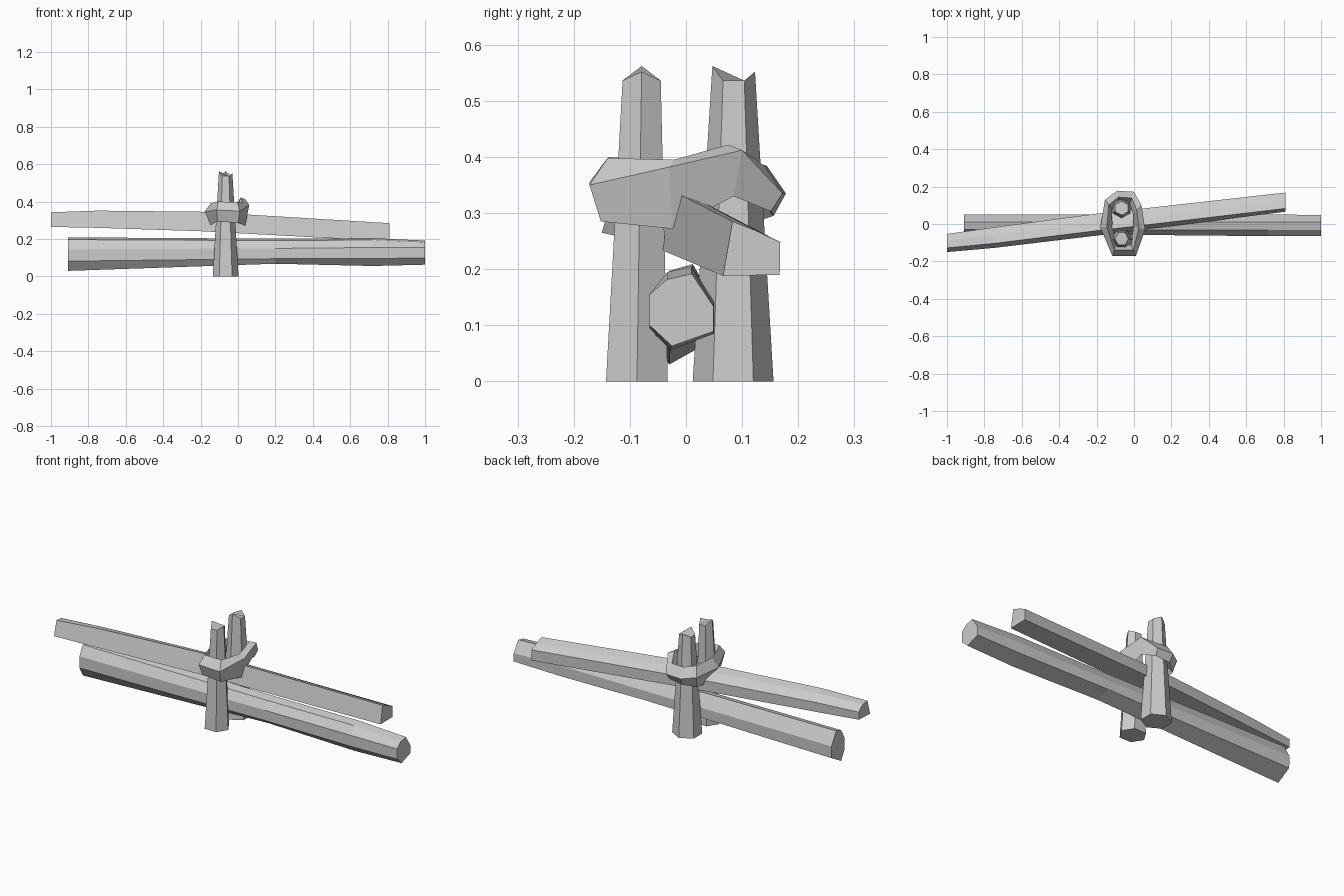
import bpy, bmesh
from math import cos, sin, pi, radians
from mathutils import Vector

if "Cube" in bpy.data.objects:
    bpy.data.objects.remove(bpy.data.objects["Cube"])


def loft(name, rings, closed=False):
    """Skin matching rings of points; cap both ends or join into a loop."""
    bm = bmesh.new()
    rows = [[bm.verts.new(p) for p in ring] for ring in rings]
    n = len(rows[0])
    pairs = list(zip(rows, rows[1:]))
    if closed:
        pairs.append((rows[-1], rows[0]))
    for a, b in pairs:
        for i in range(n):
            j = (i + 1) % n
            bm.faces.new((a[i], a[j], b[j], b[i]))
    if not closed:
        bm.faces.new(rows[0])
        bm.faces.new(rows[-1])
    bmesh.ops.recalc_face_normals(bm, faces=bm.faces)
    mesh = bpy.data.meshes.new(name)
    bm.to_mesh(mesh)
    bm.free()
    obj = bpy.data.objects.new(name, mesh)
    bpy.context.collection.objects.link(obj)
    return obj


def post(name, base, top, turn):
    """Tapered six-sided post with a ridged top; base/top = (y, half x, half y)."""
    def ring(y, hx, hy, z, drop):
        pts = []
        for i in range(6):
            a = pi / 3 * i + radians(turn)
            low = drop if i % 3 else 0.0
            fx, fy = (1, 1.155) if turn == 0 else (1.155, 1)
            pts.append((-0.066 + hx * fx * cos(a), y + hy * fy * sin(a),
                        z - low - (0.01 if i == 0 and drop else 0)))
        return pts
    loft(name, [ring(*base, 0, 0), ring(*top, 0.562, 0.026)])


# Upright posts
post("front_post", (-0.0875, 0.069, 0.055), (-0.079, 0.036, 0.034), 0)
post("back_post", (0.084, 0.065, 0.072), (0.085, 0.035, 0.038), 90)

# Lower rail: six-sided (y, z) sections along x
lower = {
    -0.91: [(-.06, .145), (-.03, .197), (.012, .209), (.052, .14), (.05, .075), (-.03, .03), (-.06, .082)],
    0.20: [(-.06, .15), (-.033, .192), (.011, .202), (.05, .14), (.05, .09), (-.028, .068), (-.06, .095)],
    0.72: [(-.065, .155), (-.033, .195), (.010, .205), (.05, .142), (.05, .085), (-.028, .056), (-.065, .095)],
    1.00: [(-.065, .155), (-.033, .182), (.010, .192), (.049, .134), (.049, .089), (-.025, .063), (-.065, .100)],
}
loft("lower_rail", [[(x, y, z) for y, z in s] for x, s in lower.items()])

# Upper rail: leaning across the posts
upper = {
    -1.00: [(-.150, .265), (-.128, .343), (-.088, .340), (-.053, .310), (-.055, .268)],
    -0.75: [(-.128, .260), (-.104, .352), (-.060, .343), (-.018, .312), (-.020, .260)],
    -0.20: [(-.062, .242), (-.036, .346), (.010, .330), (.055, .300), (.054, .243)],
    0.81: [(.066, .188), (.083, .285), (.126, .268), (.168, .248), (.167, .190)],
}
loft("upper_rail", [[(x, y, z) for y, z in s] for x, s in upper.items()])

# Rope loop around both posts: outer ridge x, y, z then top z, bottom z
rope = [
    (-.115, -.172, .355, .400, .295),
    (.010, -.172, .350, .398, .285),
    (.060, -.030, .382, .395, .272),
    (.040, .100, .412, .422, .330),
    (.000, .172, .335, .385, .303),
    (-.090, .178, .335, .385, .295),
    (-.155, .130, .340, .390, .280),
    (-.180, -.020, .345, .392, .270),
]
sections = []
for x, y, z, top, low in rope:
    out = Vector((x, y, 0))
    inward = (Vector((-0.062, 0, 0)) - out).normalized()
    sections.append([
        (*out.xy, z),
        (*(out + inward * 0.035).xy, top),
        (*(out + inward * 0.065).xy, (top + low) / 2),
        (*(out + inward * 0.022).xy, low),
    ])
loft("rope_loop", sections, closed=True)
